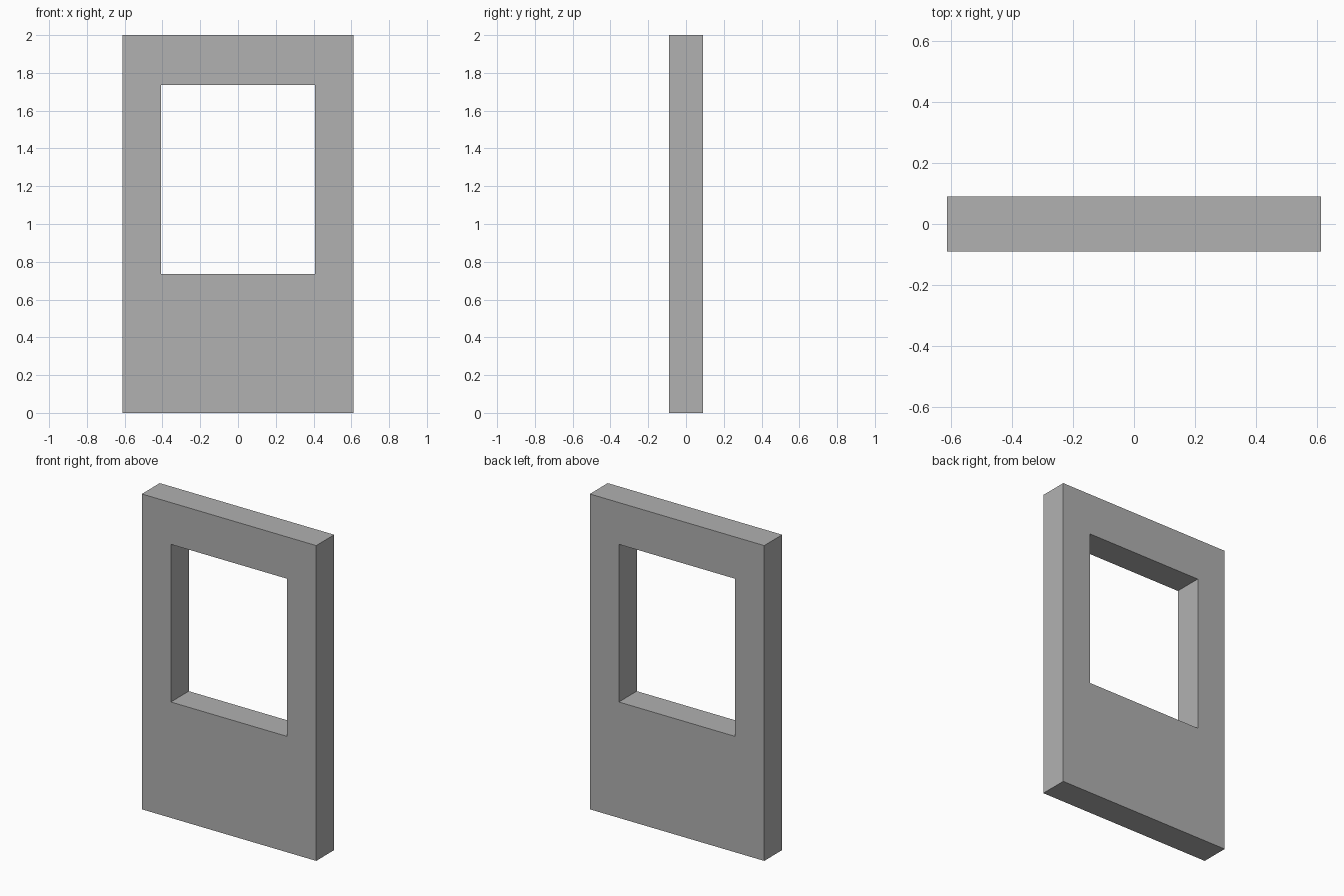
import bpy
import bmesh

if "Cube" in bpy.data.objects:
    bpy.data.objects.remove(bpy.data.objects["Cube"])

HALF_W, HEIGHT, HALF_D = 0.612, 2.0, 0.09
WIN_HALF_W, WIN_BOTTOM, WIN_TOP = 0.408, 0.735, 1.735


def rectangle(bm, half_w, z0, z1):
    """Corner vertices of an upright rectangle on the front plane."""
    corners = [(-half_w, z0), (half_w, z0), (half_w, z1), (-half_w, z1)]
    return [bm.verts.new((x, -HALF_D, z)) for x, z in corners]


bm = bmesh.new()

# Front face: a ring of four panels around the window opening
outer = rectangle(bm, HALF_W, 0, HEIGHT)
inner = rectangle(bm, WIN_HALF_W, WIN_BOTTOM, WIN_TOP)
ring = []
for i in range(4):
    j = (i + 1) % 4
    ring.append(bm.faces.new((outer[i], outer[j], inner[j], inner[i])))

# Thickness: extrude to the back, keeping the front, which also makes the reveals
result = bmesh.ops.extrude_face_region(bm, geom=ring, use_keep_orig=True)
back = [v for v in result["geom"] if isinstance(v, bmesh.types.BMVert)]
bmesh.ops.translate(bm, verts=back, vec=(0, 2 * HALF_D, 0))
bmesh.ops.recalc_face_normals(bm, faces=bm.faces)

# Wall panel object
mesh = bpy.data.meshes.new("wall_with_window_opening")
bm.to_mesh(mesh)
bm.free()
wall = bpy.data.objects.new("wall_with_window_opening", mesh)
bpy.context.collection.objects.link(wall)

# Dark grey finish
grey = bpy.data.materials.new("dark_grey")
grey.diffuse_color = (0.44, 0.44, 0.44, 1)
grey.use_nodes = True
grey.node_tree.nodes["Principled BSDF"].inputs["Base Color"].default_value = grey.diffuse_color
mesh.materials.append(grey)
